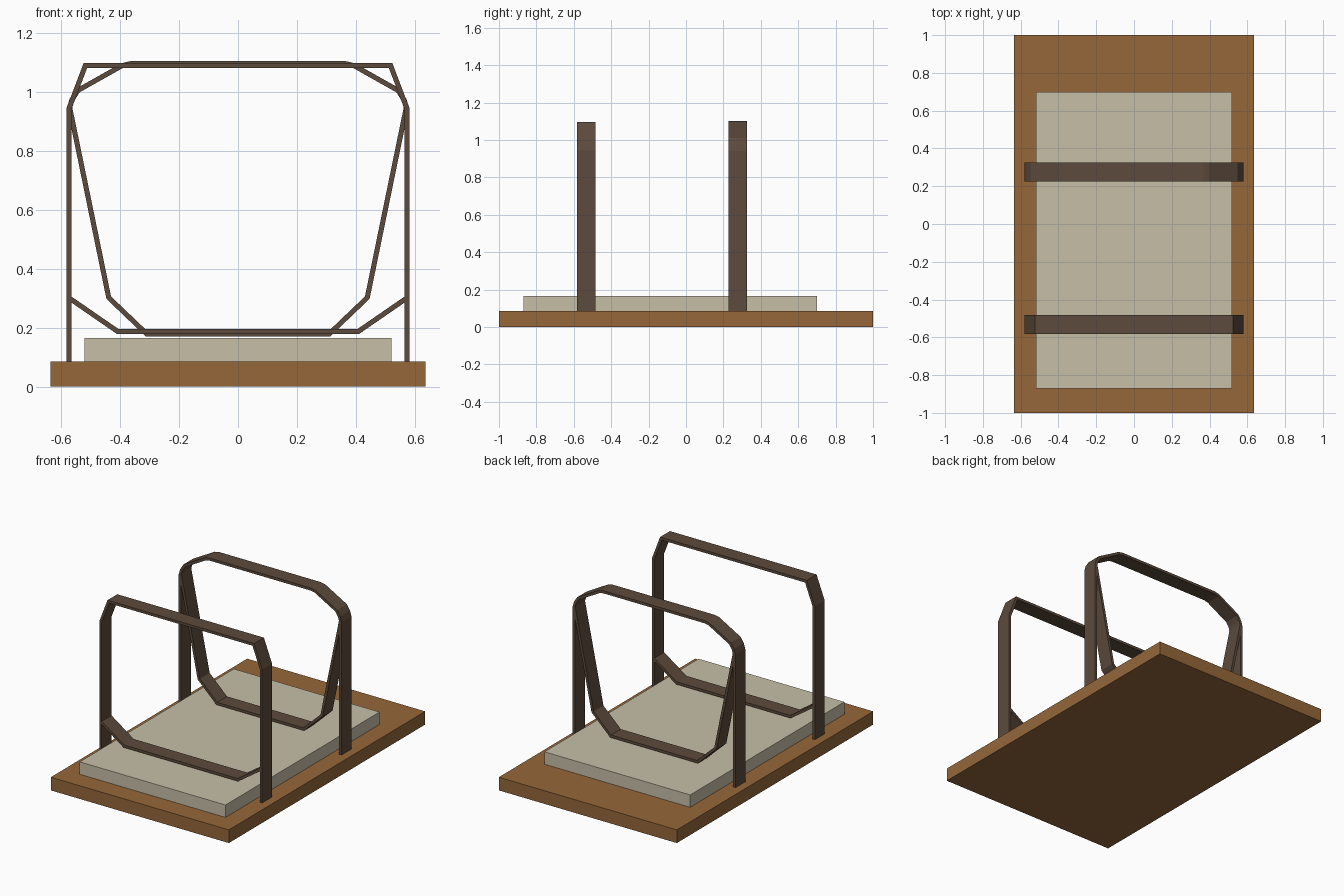
import bpy, bmesh
from mathutils import Vector

if "Cube" in bpy.data.objects:
    bpy.data.objects.remove(bpy.data.objects["Cube"])


def material(name, rgb):
    m = bpy.data.materials.new(name)
    m.diffuse_color = (*rgb, 1)
    m.use_nodes = True
    m.node_tree.nodes["Principled BSDF"].inputs["Base Color"].default_value = m.diffuse_color
    return m


wood = material("warm wood", (0.30, 0.135, 0.042))
linen = material("pale linen", (0.57, 0.52, 0.39))
strap = material("dark brown", (0.107, 0.069, 0.045))


def finish(bm, name, mat):
    bmesh.ops.recalc_face_normals(bm, faces=bm.faces)
    me = bpy.data.meshes.new(name)
    bm.to_mesh(me)
    bm.free()
    me.materials.append(mat)
    ob = bpy.data.objects.new(name, me)
    bpy.context.collection.objects.link(ob)
    return ob


def box(name, lo, hi, mat):
    bm = bmesh.new()
    bmesh.ops.create_cube(bm, size=1)
    lo, hi = Vector(lo), Vector(hi)
    for v in bm.verts:
        v.co = (lo + hi) / 2 + v.co * (hi - lo)
    finish(bm, name, mat)


def band(name, left_half, y0, y1, thick=0.017, mat=strap):
    """Flat bent strip: left outer edge in x-z, mirrored, mitred toward the middle."""
    outer = [Vector(p) for p in left_half]
    outer += [Vector((-p.x, p.y)) for p in reversed(outer)]
    middle = Vector((0, 0.62))
    normals = []
    for a, b in zip(outer, outer[1:]):
        d = (b - a).normalized()
        n = Vector((-d.y, d.x))
        normals.append(n if n.dot(middle - (a + b) / 2) > 0 else -n)
    inner = []
    for i, p in enumerate(outer):
        n0, n1 = normals[max(i - 1, 0)], normals[min(i, len(normals) - 1)]
        inner.append(p + (n0 + n1) * thick / (1 + n0.dot(n1)))
    bm = bmesh.new()
    rings = [[bm.verts.new((q.x, y, q.y)) for q, y in
              ((o, y0), (o, y1), (i, y1), (i, y0))] for o, i in zip(outer, inner)]
    for a, b in zip(rings, rings[1:]):
        for k in range(4):
            m = (k + 1) % 4
            bm.faces.new((a[k], a[m], b[m], b[k]))
    bm.faces.new(rings[0])
    bm.faces.new(rings[-1])
    finish(bm, name, mat)


# Base board and the pad lying on it
box("base_board", (-0.635, -1, 0), (0.635, 1, 0.085), wood)
box("pad", (-0.52, -0.87, 0.085), (0.52, 0.70, 0.165), linen)

# Front hoop with its low cross strap
front = (-0.583, -0.483)
band("front_hoop", [(-0.581, 0.08), (-0.581, 0.945), (-0.523, 1.097)], *front)
band("front_sling", [(-0.577, 0.293), (-0.41, 0.178)], *front)

# Rear hoop with rounder shoulders and a deep hanging strap
rear = (0.226, 0.326)
band("rear_hoop", [(-0.581, 0.08), (-0.581, 0.94), (-0.571, 0.975), (-0.549, 1.01),
                   (-0.396, 1.096), (-0.365, 1.103)], *rear)
band("rear_sling", [(-0.579, 0.945), (-0.446, 0.297), (-0.313, 0.17)], *rear)
